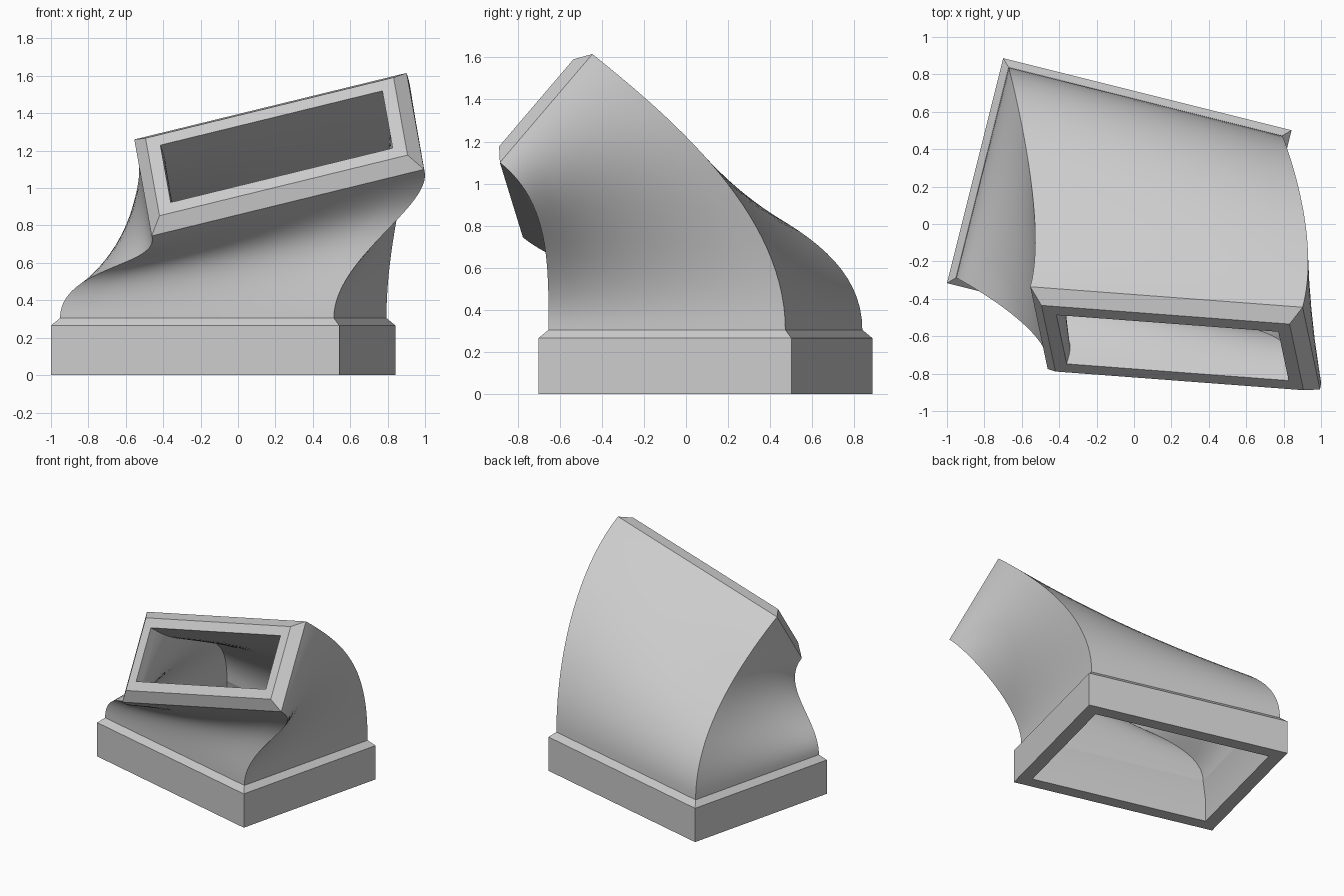
import bpy
import bmesh
from mathutils import Vector

cube = bpy.data.objects.get("Cube")
if cube:
    bpy.data.objects.remove(cube, do_unlink=True)

SIDE_CUTS = 10   # segments along each side of the section
ROWS = 28        # segments along the bend
WALL = 0.10
NECK = 0.04      # how far the duct steps in from the flange
LIP = 0.139      # inset of the outlet opening

grey = bpy.data.materials.new("light_grey")
GREY = (0.6, 0.6, 0.6, 1)
grey.diffuse_color = GREY
grey.use_nodes = True
grey.node_tree.nodes["Principled BSDF"].inputs["Base Color"].default_value = GREY


class Frame:
    """A rectangle in space that can be inset and lifted along its normal."""

    def __init__(self, centre, across, up, width, height):
        self.centre = Vector(centre)
        self.u = Vector(across).normalized()
        up = Vector(up)
        self.v = (up - up.dot(self.u) * self.u).normalized()
        self.n = self.u.cross(self.v)
        self.w, self.h = width / 2, height / 2

    def ring(self, inset=0, lift=0, cuts=1):
        w, h = self.w - inset, self.h - inset
        corners = [self.centre + self.u * w * a + self.v * h * b + self.n * lift
                   for a, b in ((-1, -1), (1, -1), (1, 1), (-1, 1))]
        return [corners[i].lerp(corners[(i + 1) % 4], k / cuts)
                for i in range(4) for k in range(cuts)]


def skin(name, *strips):
    """Make one object from strips of matching closed rings."""
    bm = bmesh.new()
    for rings in strips:
        rows = [[bm.verts.new(p) for p in ring] for ring in rings]
        for low, high in zip(rows, rows[1:]):
            for i in range(len(low)):
                j = (i + 1) % len(low)
                bm.faces.new((low[i], low[j], high[j], high[i]))
    mesh = bpy.data.meshes.new(name)
    bm.to_mesh(mesh)
    bm.free()
    mesh.materials.append(grey)
    obj = bpy.data.objects.new(name, mesh)
    bpy.context.collection.objects.link(obj)
    bpy.ops.object.select_all(action='DESELECT')
    obj.select_set(True)
    bpy.context.view_layer.objects.active = obj
    bpy.ops.object.shade_smooth_by_angle(angle=0.5)


def bend(start, end, start_inset, end_inset):
    """Rings that leave the start upright and reach the end square on."""
    rings = []
    pairs = list(zip(start.ring(start_inset, 0.305, SIDE_CUTS),
                     end.ring(end_inset, 0, SIDE_CUTS)))
    for row in range(ROWS + 1):
        t = row / ROWS
        s = 1 - t
        ring = []
        for p, q in pairs:
            reach = (q - p).length
            p1 = p + start.n * reach * 0.34
            q1 = q - end.n * reach * 0.32
            ring.append(p * s**3 + p1 * 3 * s * s * t + q1 * 3 * s * t * t + q * t**3)
        rings.append(ring)
    return rings


base = Frame((-0.079, 0.0925, 0), (0.97, -0.2425, 0), (0.2425, 0.97, 0), 1.589, 1.24)
outlet = Frame((0.22, -0.61, 1.18), (0.97, -0.073, 0.237), (-0.139, 0.643, 0.753), 1.503, 0.684)

# Base flange: sloped throat, inner wall, underside rim, outer wall, chamfer
skin("base_flange", [
    base.ring(NECK + WALL, 0.305), base.ring(WALL, 0.165), base.ring(WALL, 0),
    base.ring(0, 0), base.ring(0, 0.265), base.ring(NECK, 0.305)])

# Bent duct: outer skin and reversed inner skin
skin("bent_duct", bend(base, outlet, NECK, 0),
     list(reversed(bend(base, outlet, NECK + WALL, LIP))))

# Outlet collar: tapered rim, flat lip, straight inner return
skin("outlet_collar", [
    outlet.ring(0, 0), outlet.ring(0.067, 0.068),
    outlet.ring(LIP, 0.068), outlet.ring(LIP, 0)])
